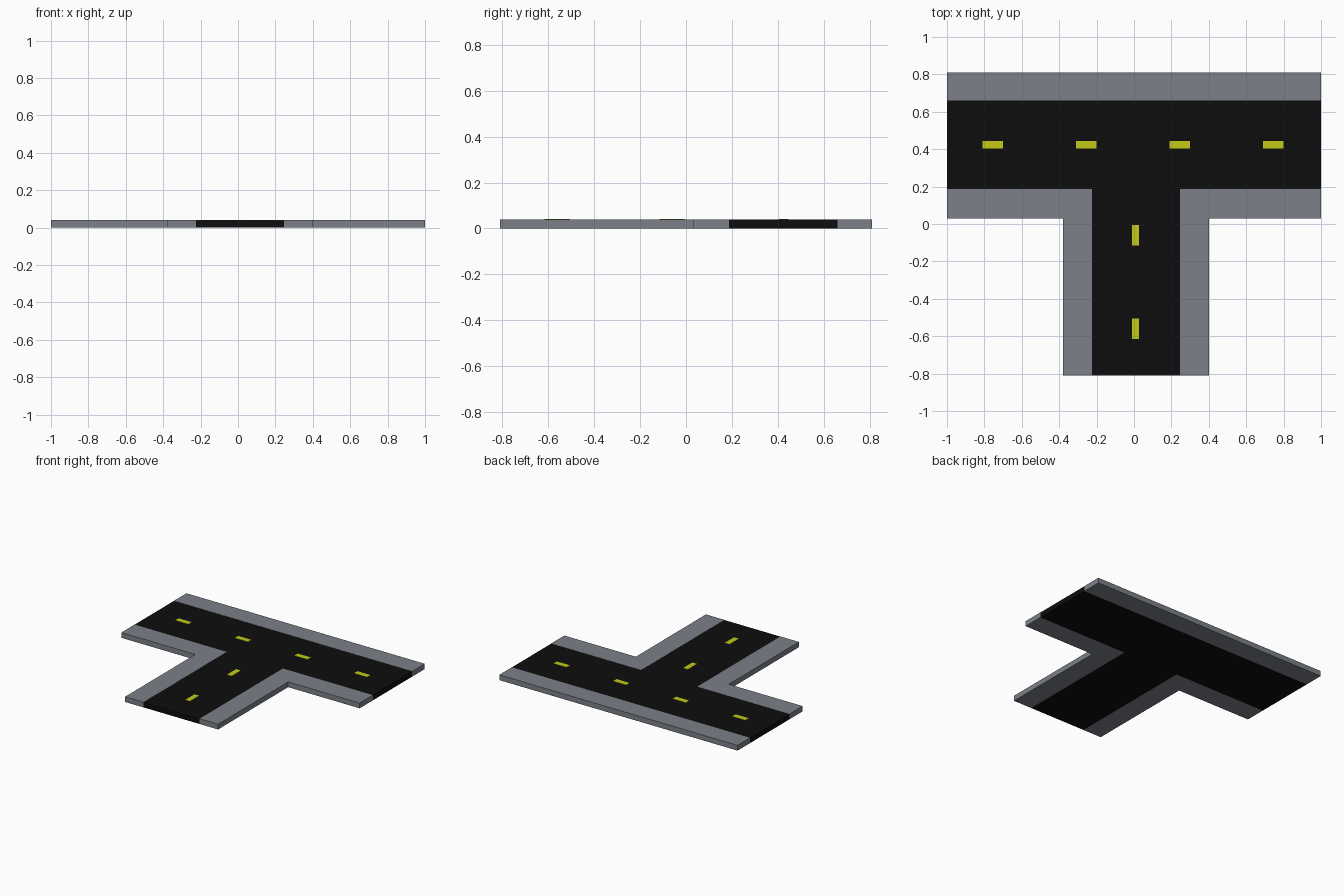
import bpy, bmesh
from mathutils import Matrix, Vector

if "Cube" in bpy.data.objects:
    bpy.data.objects.remove(bpy.data.objects["Cube"])

def material(name, color):
    m = bpy.data.materials.new(name)
    m.diffuse_color = color
    m.use_nodes = True
    m.node_tree.nodes["Principled BSDF"].inputs["Base Color"].default_value = m.diffuse_color
    return m

asphalt = material("asphalt", (0.004, 0.004, 0.004, 1))
yellow = material("yellow_paint", (0.55, 0.6, 0.01, 1))
concrete = material("concrete", (0.2, 0.22, 0.25, 1))

def box(name, x0, x1, y0, y1, z0, z1, mat):
    bm = bmesh.new()
    centre = Vector((x0 + x1, y0 + y1, z0 + z1)) / 2
    size = (x1 - x0, y1 - y0, z1 - z0, 1)
    bmesh.ops.create_cube(bm, size=1, matrix=Matrix.Translation(centre) @ Matrix.Diagonal(size))
    me = bpy.data.meshes.new(name)
    bm.to_mesh(me)
    bm.free()
    me.materials.append(mat)
    ob = bpy.data.objects.new(name, me)
    bpy.context.collection.objects.link(ob)
    return ob

H = 0.04     # slab height
R = 0.039    # road height, just below the pavement

# Road slabs
box("main_road", -1, 1, 0.188, 0.66, 0, R, asphalt)
box("side_road", -0.225, 0.245, -0.81, 0.188, 0, R, asphalt)

# Pavements
box("back_pavement", -1, 1, 0.66, 0.81, 0, H, concrete)
box("front_left_pavement", -1, -0.38, 0.03, 0.188, 0, H, concrete)
box("front_right_pavement", 0.40, 1, 0.03, 0.188, 0, H, concrete)
box("side_left_pavement", -0.38, -0.225, -0.81, 0.188, 0, H, concrete)
box("side_right_pavement", 0.245, 0.40, -0.81, 0.188, 0, H, concrete)

# Lane dashes
for i in range(4):
    x = -0.755 + 0.5 * i
    box(f"main_dash_{i+1}", x - 0.055, x + 0.055, 0.405, 0.445, 0.03, H + 0.0005, yellow)
for i in range(2):
    y = -0.06 - 0.5 * i
    box(f"side_dash_{i+1}", -0.012, 0.028, y - 0.055, y + 0.055, 0.03, H + 0.0005, yellow)
